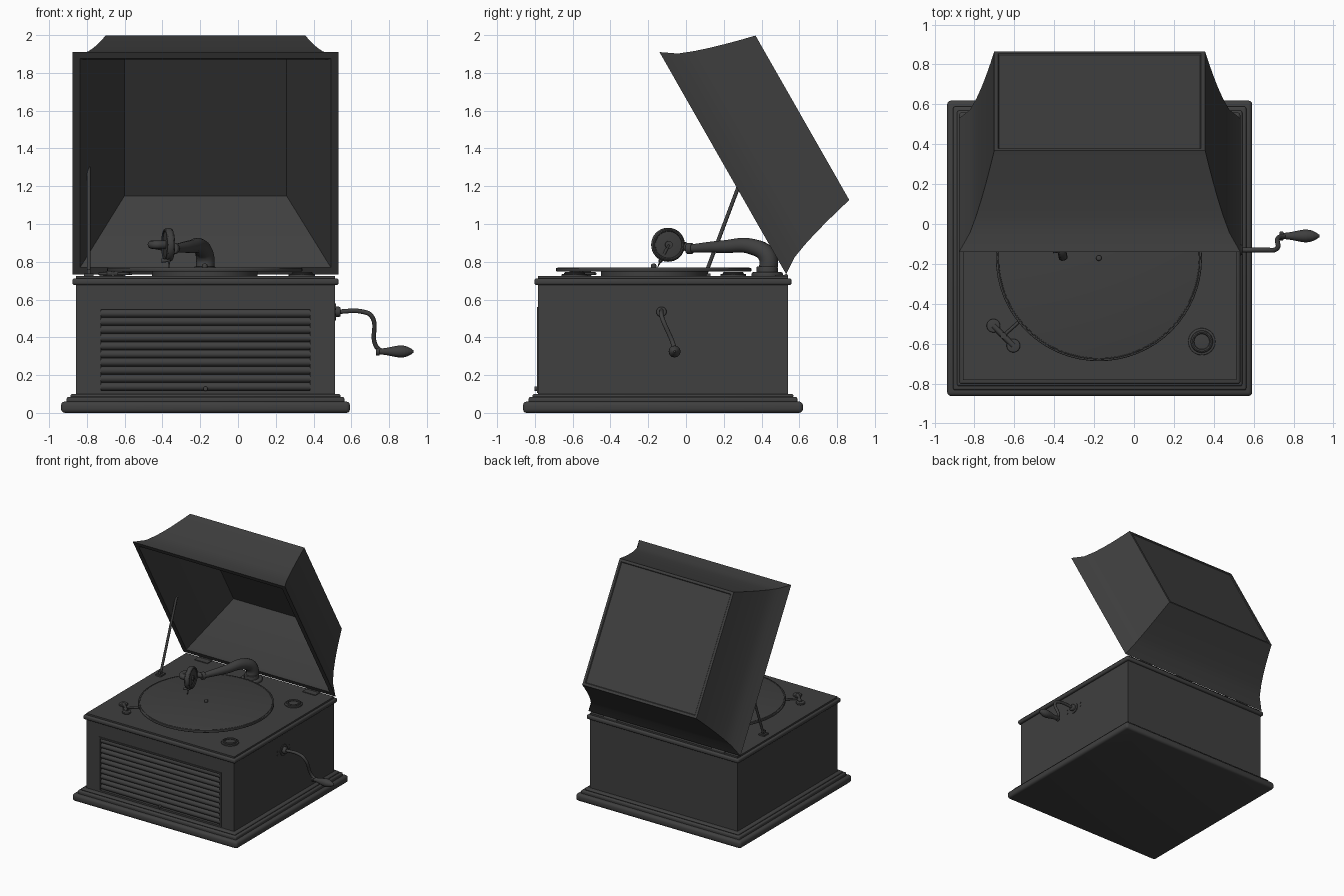
import bpy, bmesh
from math import pi, sin, radians
from mathutils import Vector

cube = bpy.data.objects.get("Cube")
if cube:
    bpy.data.objects.remove(cube)

material = bpy.data.materials.new("charcoal")
material.use_nodes = True
colour = (0.05, 0.05, 0.05, 1)
material.diffuse_color = colour
material.node_tree.nodes["Principled BSDF"].inputs["Base Color"].default_value = colour

X_AXIS, Y_AXIS, Z_AXIS = Vector((1, 0, 0)), Vector((0, 1, 0)), Vector((0, 0, 1))
parts = []


def register(name, data, centre=(0, 0, 0)):
    part = bpy.data.objects.new(name, data)
    part.location = centre
    bpy.context.collection.objects.link(part)
    data.materials.append(material)
    parts.append(part)
    return part


def from_bmesh(name, bm, centre, bevel=0):
    bmesh.ops.recalc_face_normals(bm, faces=bm.faces)
    mesh = bpy.data.meshes.new(name)
    bm.to_mesh(mesh)
    bm.free()
    part = register(name, mesh, centre)
    if bevel:
        rounding = part.modifiers.new("rounding", "BEVEL")
        rounding.width, rounding.segments = bevel, 3
        rounding.limit_method = "ANGLE"
    return part


def box(name, centre, size, bevel=0):
    bm = bmesh.new()
    bmesh.ops.create_cube(bm, size=1)
    bmesh.ops.scale(bm, verts=bm.verts, vec=size)
    return from_bmesh(name, bm, centre, bevel)


def disc(name, centre, radius, depth, axis=Z_AXIS, bevel=0, sides=32):
    """Cylinder centred on a point, turned to an axis."""
    bm = bmesh.new()
    bmesh.ops.create_cone(bm, cap_ends=True, segments=sides,
                          radius1=radius, radius2=radius, depth=depth)
    turn = Z_AXIS.rotation_difference(axis).to_matrix()
    bmesh.ops.rotate(bm, verts=bm.verts, matrix=turn)
    return from_bmesh(name, bm, centre, bevel)


def ring(name, centre, radius, thickness, axis=Z_AXIS, sides=48):
    turn = Z_AXIS.rotation_difference(axis).to_euler()
    bpy.ops.mesh.primitive_torus_add(location=centre, rotation=turn, major_segments=sides,
                                     minor_segments=8, major_radius=radius,
                                     minor_radius=thickness)
    part = bpy.context.object
    part.name = name
    part.data.materials.append(material)
    parts.append(part)


def tube(name, points, start, end=None, bulge=0):
    """Smooth swept rod, optionally tapered or swollen towards its end."""
    end = start if end is None else end
    curve = bpy.data.curves.new(name, "CURVE")
    curve.dimensions = "3D"
    curve.bevel_depth, curve.bevel_resolution = 1, 4
    curve.use_fill_caps = True
    spline = curve.splines.new("BEZIER")
    last = len(points) - 1
    spline.bezier_points.add(last)
    for i, (knot, point) in enumerate(zip(spline.bezier_points, points)):
        t = i / last
        knot.co = point
        knot.handle_left_type = knot.handle_right_type = "AUTO"
        knot.radius = start + (end - start) * t * t + bulge * sin(pi * t ** 1.8)
    register(name, curve)


# Cabinet: square plinth steps, body, rounded top moulding
centre_x, centre_y = -0.172, -0.122
width, depth = 1.37, 1.322
table = 0.725
front = centre_y - depth / 2
side = centre_x + width / 2


def tier(name, overhang, bottom, top, bevel=0):
    return box(name, (centre_x, centre_y, (bottom + top) / 2),
               (width + overhang * 2, depth + overhang * 2, top - bottom), bevel)


tier("plinth_board", 0.08, 0, 0.06, bevel=0.02)
tier("plinth_step", 0.05, 0.05, 0.085, bevel=0.01)
tier("plinth_bead", 0.03, 0.08, 0.1, bevel=0.01)
tier("top_moulding", 0.02, 0.677, 0.712, bevel=0.012)
tier("table_board", 0, 0.7, table)
body = tier("cabinet_body", 0, 0.09, 0.7)

# Front grille: recess, border and rounded slats
grille_width, grille_height, grille_z = 1.13, 0.455, 0.333
border, recess = 0.012, 0.05
cutter = box("grille_cutter", (centre_x, front, grille_z),
             (grille_width, recess * 2, grille_height))
cutter.hide_render = True
opening = body.modifiers.new("grille_opening", "BOOLEAN")
opening.object, opening.solver = cutter, "EXACT"

for sign in (-1, 1):
    box("grille_upright", (centre_x + sign * (grille_width - border) / 2, front + recess / 2, grille_z),
        (border, recess + border, grille_height))
    box("grille_rail", (centre_x, front + recess / 2, grille_z + sign * (grille_height - border) / 2),
        (grille_width, recess + border, border))
slats = 10
pitch = (grille_height - border * 2) / slats
for i in range(slats):
    z = grille_z + pitch * (i + 0.5 - slats / 2)
    disc("grille_slat", (centre_x, front + pitch / 2, z), pitch / 2,
         grille_width - border * 2, X_AXIS, sides=16)
disc("grille_knob", (centre_x, front - 0.005, 0.128), 0.012, 0.03, Y_AXIS, bevel=0.005, sides=16)

# Lid: one closed shell, from sloped ceiling to rim to flared outside
lid_width, lid_length, lid_depth, flare = 1.41, 1.354, 0.485, 0.176
profile = [(0.275, 0.225, 0.44), (0.055, 0.055, 0.02), (0.04, 0.04, 0)]
steps = 6
for i in range(steps + 1):
    inset = flare * (i / steps) ** 0.65
    profile.append((inset, inset, lid_depth * i / steps))
for step, sink in ((0.02, 0), (0.025, 0.006)):
    profile.append((flare + step, flare + step, lid_depth - sink))

bm = bmesh.new()
loops = []
for inset_x, inset_y, z in profile:
    x, y = lid_width / 2 - inset_x, lid_length / 2 - inset_y
    loops.append([bm.verts.new(p) for p in ((-x, -y, z), (x, -y, z), (x, y, z), (-x, y, z))])
for lower, upper in zip(loops, loops[1:]):
    for i in range(4):
        bm.faces.new((lower[i - 1], lower[i], upper[i], upper[i - 1]))
bm.faces.new(loops[0])
bm.faces.new(loops[-1])
lid = from_bmesh("lid", bm, (centre_x, 0.195, 1.322))
lid.rotation_euler.x = radians(-60.3)

# Hinges and lid stay
hinge_y = 0.53
for sign in (-1, 1):
    hinge = Vector((centre_x + sign / 2, hinge_y, table))
    box("hinge_leaf", hinge - Y_AXIS * 0.03, (0.12, 0.06, 0.012))
    disc("hinge_barrel", hinge, 0.01, 0.12, X_AXIS, sides=16)
stay = Vector((-0.79, 0.1, table))
tube("lid_stay", [stay, (stay.x, 0.32, 1.31)], 0.01)
box("stay_bracket", stay, (0.05, 0.06, 0.024))
box("stay_foot", stay, (0.02, 0.03, 0.07))

# Turntable
pivot = Vector((-0.176, -0.171, table))
disc("turntable_hub", pivot + Z_AXIS * 0.01, 0.28, 0.04, sides=48)
disc("turntable_platter", pivot + Z_AXIS * 0.033, 0.517, 0.02, bevel=0.005, sides=64)
ring("platter_rim", pivot + Z_AXIS * 0.042, 0.505, 0.004, sides=64)
disc("spindle", pivot + Z_AXIS * 0.05, 0.014, 0.03, bevel=0.008, sides=16)

# Tone arm: flange, tapered neck, crook round to the sound box
arm_x, arm_y = -0.175, 0.43
elbow = Vector((-0.34, 0.02, 0.87))
disc("arm_flange", (arm_x, arm_y, table), 0.083, 0.04, bevel=0.01)
disc("arm_socket", (arm_x, arm_y, table), 0.056, 0.1, bevel=0.005)
tube("tone_arm", [(arm_x, arm_y, table), (arm_x, arm_y, 0.83), (-0.2, 0.35, 0.88),
                  (-0.25, 0.2, 0.88), elbow], 0.05, 0.022)
disc("arm_collar", elbow, 0.03, 0.03, Vector((-1, -2, 0)), bevel=0.005)

face = Vector((1, 0.2, 0)).normalized()
sound = Vector((-0.37, -0.095, 0.89))
crook = sound - face * 0.075
tube("arm_crook", [elbow, crook + Y_AXIS * 0.07, crook, sound], 0.022)
disc("sound_box", sound, 0.09, 0.03, face, bevel=0.008)
for sign in (-1, 1):
    ring("sound_box_rim", sound + face * sign * 0.014, 0.078, 0.008, face)
disc("sound_box_boss", sound, 0.02, 0.05, face, sides=16)

# Needle, its lever and clamp screw
clamp = Vector((-0.365, -0.135, 0.806))
tube("needle_lever", [sound + face * 0.025, clamp], 0.006, 0.011)
tube("needle", [clamp, clamp - Vector((0, 0.015, 0.035))], 0.006, 0.002)
tube("needle_screw", [clamp, clamp - X_AXIS * 0.04], 0.006, 0.012)

# Winding crank: escutcheon, bent rod, swollen handle
crank = Vector((side, -0.13, 0.535))
disc("crank_escutcheon", crank, 0.045, 0.012, X_AXIS)
disc("crank_boss", crank, 0.027, 0.06, X_AXIS, bevel=0.008)
grip = Vector((0.74, -0.06, 0.325))
tube("crank_rod", [crank, crank + X_AXIS * 0.15, (0.705, crank.y, 0.515),
                   grip - Vector((0.01, 0.005, -0.03)), grip + X_AXIS * 0.02], 0.012)
disc("handle_ferrule", grip, 0.022, 0.02, X_AXIS, bevel=0.005, sides=20)
handle_steps = 12
tube("crank_handle", [grip + X_AXIS * 0.19 * i / handle_steps for i in range(handle_steps + 1)],
     0.015, 0.006, bulge=0.021)
for sign in (-1, 1):
    for height in (-0.015, 0.015):
        disc("escutcheon_screw", crank + Vector((0, sign * 0.08, height)), 0.005, 0.008, X_AXIS, sides=8)

# Brake lever: a flat two-ended paddle on a short rod
brake = Vector((-0.655, -0.56, table + 0.012))
along = Vector((0.05, -0.05, 0))
for sign in (-1, 1):
    disc("brake_paddle", brake + along * sign, 0.034, 0.016, bevel=0.005)
tube("brake_bar", [brake - along, brake + along], 0.015)
tube("brake_rod", [brake, brake + Vector((0.09, 0.08, 0))], 0.008)
disc("brake_pivot", brake, 0.016, 0.03, sides=16)

# Needle cups
for y in (-0.59, 0.25):
    cup = Vector((0.34, y, table))
    disc("needle_cup_base", cup, 0.068, 0.02, bevel=0.004)
    ring("needle_cup_lip", cup + Z_AXIS * 0.012, 0.047, 0.009)

# Bake curves, rounding and the cut, then shade
parts.remove(cutter)
bpy.ops.object.select_all(action="DESELECT")
for part in parts:
    part.select_set(True)
bpy.context.view_layer.objects.active = body
bpy.ops.object.convert(target="MESH")
bpy.data.objects.remove(cutter)
bpy.ops.object.shade_smooth_by_angle(angle=radians(35))
